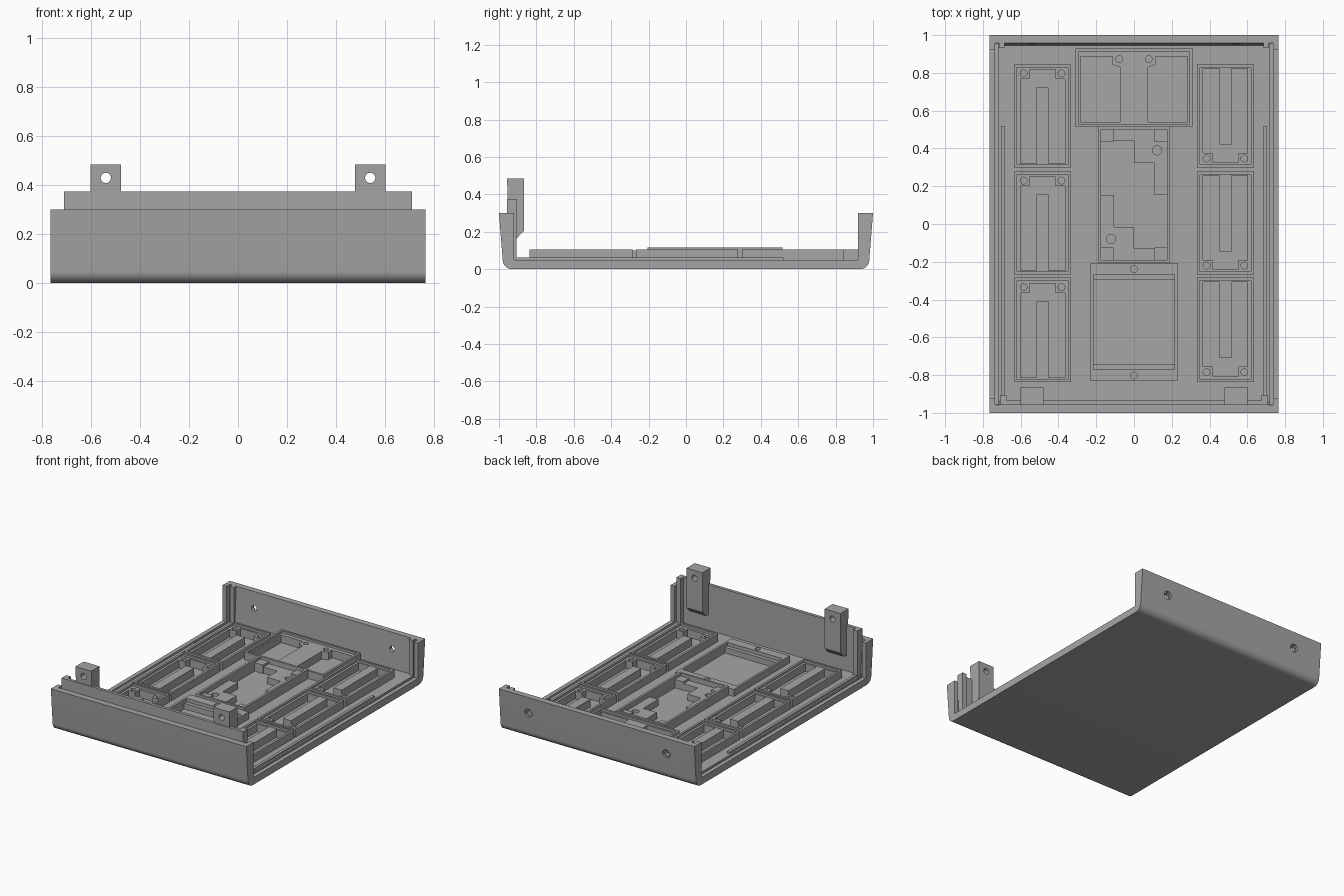
import bpy, bmesh, math
from mathutils import Vector

cube = bpy.data.objects.get("Cube")
if cube:
    bpy.data.objects.remove(cube, do_unlink=True)

grey = bpy.data.materials.new("mid grey")
grey.use_nodes = True
GREY = (0.38, 0.38, 0.38, 1)
grey.diffuse_color = GREY
grey.node_tree.nodes["Principled BSDF"].inputs["Base Color"].default_value = GREY

FLOOR = 0.05      # tray floor level
POCKET = 0.035    # pocket floor level
LEDGE = 0.09      # plate level inside each rim
RIM = 0.105


def prism(name, loop, a, b, axis="z"):
    """Extrude a closed 2D loop from a to b along an axis."""
    place = {"z": lambda p, q, t: (p, q, t),
             "x": lambda p, q, t: (t, p, q),
             "y": lambda p, q, t: (p, t, q)}[axis]
    bm = bmesh.new()
    face = bm.faces.new([bm.verts.new(place(p, q, a)) for p, q in loop])
    top = bmesh.ops.extrude_face_region(bm, geom=[face])["geom"]
    shift = Vector(place(0, 0, b - a))
    bmesh.ops.translate(bm, vec=shift, verts=[v for v in top if isinstance(v, bmesh.types.BMVert)])
    bmesh.ops.recalc_face_normals(bm, faces=bm.faces)
    mesh = bpy.data.meshes.new(name)
    bm.to_mesh(mesh)
    bm.free()
    mesh.materials.append(grey)
    ob = bpy.data.objects.new(name, mesh)
    bpy.context.scene.collection.objects.link(ob)
    return ob


def rect(x0, x1, y0, y1):
    return [(x0, y0), (x1, y0), (x1, y1), (x0, y1)]


def box(name, x0, x1, y0, y1, z0, z1):
    return prism(name, rect(x0, x1, y0, y1), z0, z1)


def circle(x, y, r, n=24):
    return [(x + r * math.cos(math.tau * i / n), y + r * math.sin(math.tau * i / n)) for i in range(n)]


def cut(target, cutters):
    """Subtract each cutter from the target, keeping the cutters."""
    for c in cutters:
        c.hide_render = True
        mod = target.modifiers.new("cut", "BOOLEAN")
        mod.operation, mod.solver, mod.object = "DIFFERENCE", "EXACT", c
    bpy.context.view_layer.update()
    done = bpy.data.meshes.new_from_object(target.evaluated_get(bpy.context.evaluated_depsgraph_get()))
    target.modifiers.clear()
    target.data = done


# Tray: flat floor with two slightly leaning end walls and rounded outer corners
def corner(side):
    return [(side * (0.93 + 0.05 * math.sin(t)), 0.05 - 0.05 * math.cos(t))
            for t in [math.radians(90 * i / 8) for i in range(9)]]


profile = corner(1) + [(1, 0.3), (0.957, 0.3), (0.945, FLOOR),
                       (-0.94, FLOOR), (-0.957, 0.3), (-1, 0.3)] + corner(-1)[::-1]
tray = prism("tray", profile, -0.765, 0.765, "x")

walls = []
for s, side in ((1, "left"), (-1, "right")):
    def sbox(name, x0, x1, *rest):
        return box(side + "_" + name, min(s * x0, s * x1), max(s * x0, s * x1), *rest)
    # Corner posts either side of the panel slots
    sbox("back_outer_post", 0.735, 0.765, 0.92, 0.97, 0.04, 0.3)
    sbox("back_inner_post", 0.685, 0.715, 0.933, 0.97, 0.04, 0.3)
    sbox("front_outer_post", 0.735, 0.765, -0.97, -0.92, 0.04, 0.3)
    sbox("front_inner_post", 0.675, 0.71, -0.957, -0.905, 0.04, 0.375)
    # Low guide rail along the floor
    sbox("floor_rail", 0.685, 0.705, -0.905, 0.52, 0.04, 0.062)
    # Screw tab with a chamfered foot
    tab = prism(side + "_screw_tab", [(-0.957, 0.485), (-0.866, 0.485), (-0.866, 0.205),
                                      (-0.905, 0.165), (-0.945, 0.165)],
                s * 0.54 - 0.062, s * 0.54 + 0.062, "x")
    hole = prism("tab_hole_cutter", circle(s * 0.54, 0.43, 0.021), -1.1, -0.8, "y")
    cut(tab, [hole])
    bpy.data.objects.remove(hole)
    # Cutters for the panel groove and the stepped rear screw hole
    walls.append(sbox("groove_cutter", 0.717, 0.735, -0.955, 0.955, POCKET, 0.5))
    walls.append(prism("screw_hole_cutter", circle(s * 0.54, 0.185, 0.02), 0.8, 1.1, "y"))
    walls.append(prism("screw_head_cutter", circle(s * 0.54, 0.185, 0.029), 0.975, 1.1, "y"))

# Raised lip along the front wall
box("front_lip", -0.71, 0.71, -0.957, -0.935, 0.06, 0.375)

pockets = []


def bay(name, x0, x1, y0, y1, loops, holes, rim=RIM, ledge=LEDGE, inset=0.015):
    """Block with a thin rim, a recessed plate, pockets and screw holes."""
    body = box(name, x0, x1, y0, y1, 0.02, rim)
    cutters = [prism("pocket_cutter", l, POCKET, 0.3) for l in loops]
    cutters += [prism("hole_cutter", circle(x, y, 0.018, 16), POCKET, 0.3) for x, y in holes]
    recess = []
    if inset:
        recess = [box("recess_cutter", x0 + inset, x1 - inset, y0 + inset, y1 - inset, ledge, 0.3)]
    cut(body, cutters + recess)
    for r in recess:
        bpy.data.objects.remove(r)
    pockets.extend(cutters)
    return body


# Six side bays: a U-shaped pocket around a central bar, two screw posts at one end
for s, side in ((-1, "right"), (1, "left")):
    for cy, half, place in ((0.572, 0.272, "back"), (0.005, 0.272, "middle"), (-0.56, 0.277, "front")):
        cx, e = s * 0.484, 0.252
        u = [(-0.118, -e), (-0.032, -e), (-0.032, 0.15), (0.032, 0.15), (0.032, -e), (0.118, -e),
             (0.118, 0.195), (0.068, 0.195), (0.068, 0.245), (-0.068, 0.245), (-0.068, 0.195), (-0.118, 0.195)]
        loop = [(cx + x, cy - s * y) for x, y in u]
        bay(side + "_" + place + "_bay", cx - 0.15, cx + 0.15, cy - half, cy + half, [loop],
            [(cx + k * 0.1, cy - s * 0.225) for k in (-1, 1)])

# Back centre bay: two pockets notched at the inner corners for screws
twin = [[(k * x, y) for x, y in ((0.074, 0.54), (0.284, 0.54), (0.284, 0.886),
                                 (0.115, 0.886), (0.115, 0.845), (0.074, 0.83))] for k in (-1, 1)]
bay("back_centre_bay", -0.31, 0.31, 0.513, 0.928, twin, [(-0.078, 0.873), (0.078, 0.873)])

# Middle bay: open well with stepped ledges at two opposite corners
mid = bay("middle_centre_bay", -0.19, 0.19, -0.205, 0.515,
          [rect(-0.174, 0.174, -0.19, 0.5)], [], rim=0.115, inset=0)
stair = [(-0.11, 0.505), (-0.11, 0.44), (0, 0.44), (0, 0.325), (0.107, 0.325),
         (0.107, 0.157), (0.18, 0.157), (0.18, 0.505)]
for k, label in ((1, "back"), (-1, "front")):
    pts = [(k * x, 0.155 + k * (y - 0.155)) for x, y in stair]
    ledge = prism(label + "_stepped_ledge", pts, 0.02, 0.08)
    drill = prism("ledge_hole_cutter", circle(k * 0.122, 0.155 + k * 0.235, 0.024), POCKET, 0.3)
    cut(ledge, [drill])
    bpy.data.objects.remove(drill)
    for j in (-1, 1):
        cx, cy = j * 0.142, 0.155 + k * 0.313
        box(label + "_corner_pad", cx - 0.033, cx + 0.033, cy - 0.033, cy + 0.033, 0.02, 0.095)

# Front centre bay: rectangular well with small end steps and two screw holes
bay("front_centre_bay", -0.23, 0.23, -0.832, -0.207, [rect(-0.215, 0.215, -0.77, -0.267)],
    [(0, -0.238), (0, -0.802)], rim=0.1, inset=0)
for y in (-0.757, -0.28):
    box("well_step", -0.22, 0.22, y - 0.014, y + 0.014, 0.02, 0.075)

# Open the tray under the pockets, then cut the grooves through tray and posts
cut(tray, walls + pockets)
for c in walls + pockets:
    bpy.data.objects.remove(c)

# Smooth the rounded edges while keeping corners sharp
for ob in bpy.context.scene.collection.all_objects:
    ob.select_set(ob.type == "MESH")
bpy.context.view_layer.objects.active = tray
bpy.ops.object.shade_smooth_by_angle(angle=math.radians(30))
